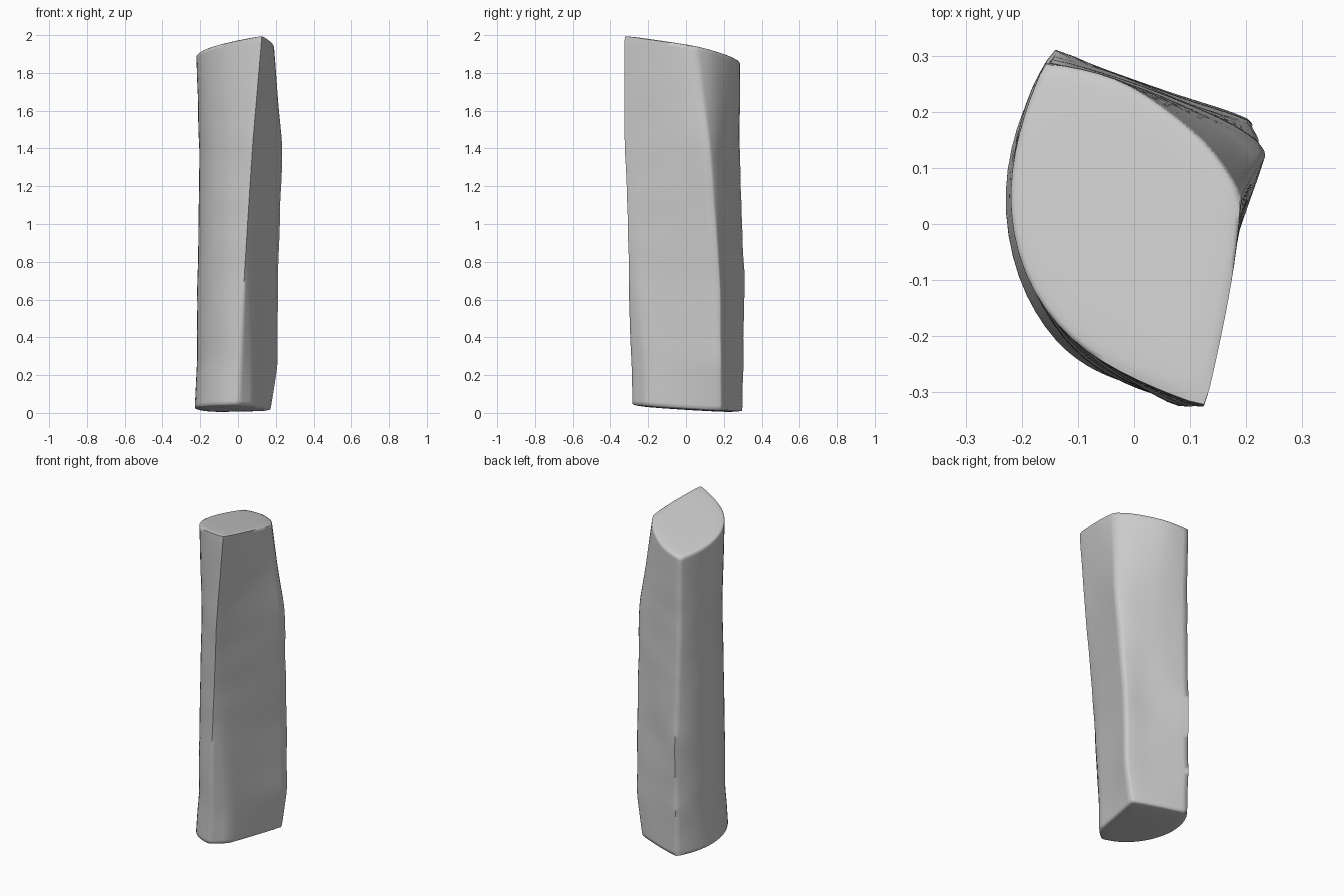
import bpy, bmesh
from mathutils import Vector, noise

if "Cube" in bpy.data.objects:
    bpy.data.objects.remove(bpy.data.objects["Cube"])

# Cross-sections of the split log: front edge, right split face, back split face, bark side
SECTIONS = [
    (0.0, [(0, -.285), (.08, -.21), (.128, 0), (.172, .182), (.145, .2), (.08, .225), (-.02, .262),
           (-.14, .298), (-.2, .21), (-.238, .06), (-.212, -.1), (-.14, -.216), (-.065, -.265)]),
    (0.12, [(.012, -.29), (.08, -.215), (.14, 0), (.21, .182), (.17, .2), (.09, .222), (-.015, .26),
            (-.142, .303), (-.197, .21), (-.228, .06), (-.195, -.1), (-.127, -.208), (-.06, -.262)]),
    (0.36, [(.035, -.3), (.07, -.25), (.145, -.02), (.21, .176), (.17, .194), (.09, .217), (-.01, .258),
            (-.14, .312), (-.196, .22), (-.223, .06), (-.19, -.095), (-.122, -.206), (-.045, -.265)]),
    (0.72, [(.08, -.326), (.115, -.205), (.17, -.05), (.234, .122), (.187, .165), (.1, .208), (0, .25),
            (-.15, .283), (-.19, .2), (-.21, .06), (-.182, -.085), (-.108, -.212), (0, -.283)]),
    (1.0, [(.127, -.325), (.155, -.2), (.18, -.07), (.19, .05), (.145, .13), (.07, .195), (-.03, .265),
           (-.158, .286), (-.195, .2), (-.228, .06), (-.203, -.09), (-.117, -.212), (.01, -.282)]),
]
ROWS, N = 25, 13
# Split corners running up the log: crease at the bottom and at the top
EDGE_CREASE = {0: (.45, .85), 1: (.6, 0), 3: (.9, .8), 7: (.75, .75)}


def section(t):
    for (t0, a), (t1, b) in zip(SECTIONS, SECTIONS[1:]):
        if t <= t1 + 1e-6:
            f = (t - t0) / (t1 - t0)
            return [Vector(p).lerp(Vector(q), f) for p, q in zip(a, b)]


def place(p, t):
    # Both ends are cut at a slant
    low = .028 - .06 * p.y
    high = 1.925 + .13 * p.x - .17 * p.y
    return Vector((p.x, p.y, low + (high - low) * t))


bm = bmesh.new()
crease = bm.edges.layers.float.new("crease_edge")
rings = []
for r in range(ROWS + 1):
    t = r / ROWS
    ring = []
    for p in section(t):
        # Low lumps that die out at the cut ends
        n = noise.noise(Vector((p.x * 6, p.y * 6, t * 12 + 3)))
        k = 1.008 + .03 * n * min(1, 6 * t, 6 * (1 - t))
        ring.append(bm.verts.new(place(p * k, t)))
    rings.append(ring)

# Sides
for a, b in zip(rings, rings[1:]):
    for i in range(N):
        j = (i + 1) % N
        bm.faces.new((a[i], a[j], b[j], b[i]))

# Cut ends with an inner loop
for ring, t, push in ((rings[0], 0, -.012), (rings[-1], 1, .008)):
    inner = [bm.verts.new(place(v.co.xy * .86, t) + Vector((0, 0, push))) for v in ring]
    for i in range(N):
        j = (i + 1) % N
        bm.faces.new((ring[i], ring[j], inner[j], inner[i]))
    bm.faces.new(inner)
    for i in range(N):
        e = bm.edges.get((ring[i], ring[(i + 1) % N]))
        e[crease] = .85 if t else .65

# Creased corners
for i, (c0, c1) in EDGE_CREASE.items():
    for r, (a, b) in enumerate(zip(rings, rings[1:])):
        bm.edges.get((a[i], b[i]))[crease] = c0 + (c1 - c0) * r / ROWS

bmesh.ops.recalc_face_normals(bm, faces=bm.faces)
low_z = min(v.co.z for v in bm.verts)
bmesh.ops.translate(bm, verts=bm.verts, vec=(0, 0, -low_z))
mesh = bpy.data.meshes.new("split_log")
bm.to_mesh(mesh)
bm.free()

log = bpy.data.objects.new("split_log", mesh)
bpy.context.collection.objects.link(log)
sub = log.modifiers.new("Subdivision", 'SUBSURF')
sub.levels = sub.render_levels = 2
bpy.context.view_layer.objects.active = log
log.select_set(True)
bpy.ops.object.modifier_apply(modifier="Subdivision")
bpy.ops.object.shade_smooth_by_angle(angle=1.2)
